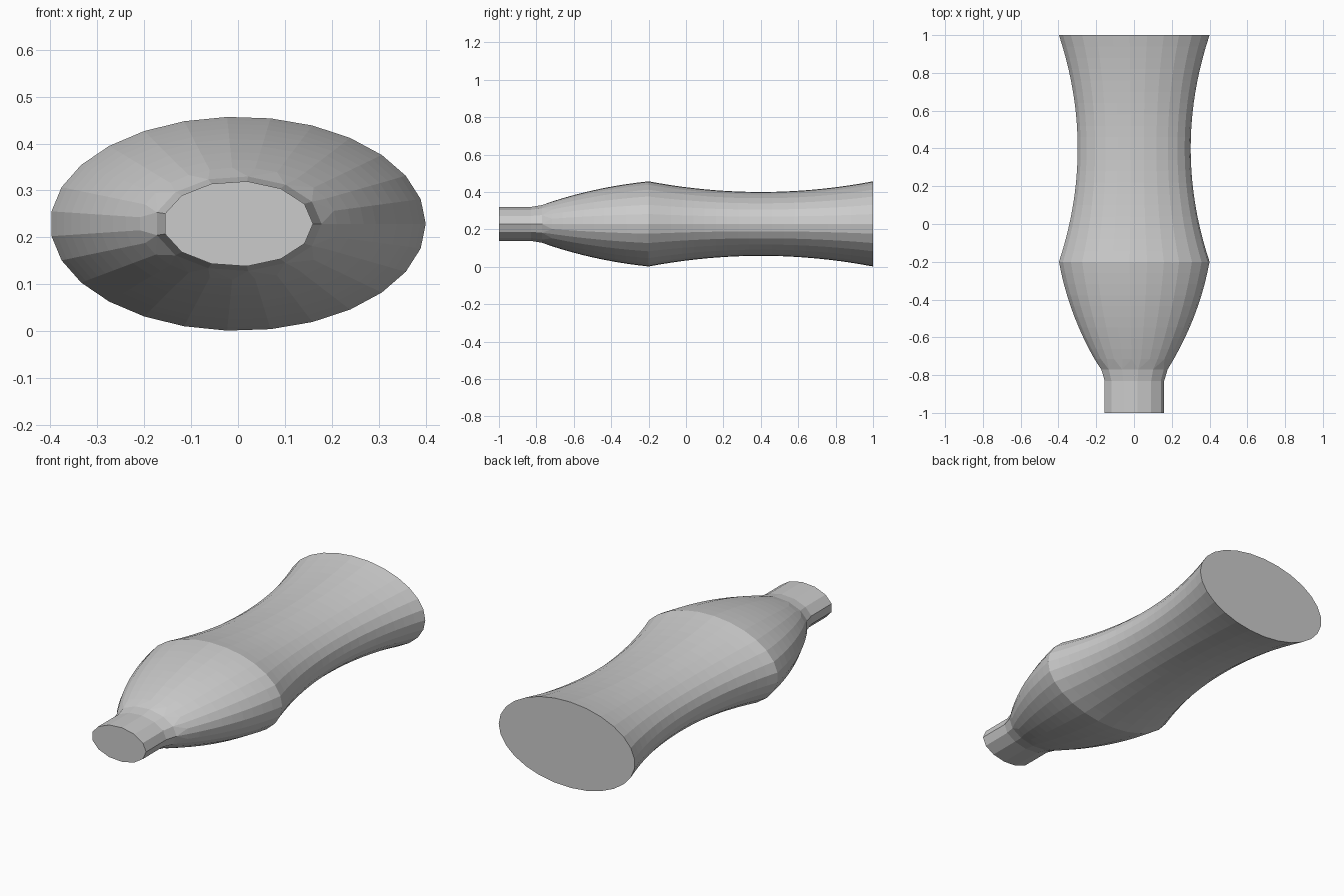
import bpy, bmesh
from math import cos, sin, pi

if "Cube" in bpy.data.objects:
    bpy.data.objects.remove(bpy.data.objects["Cube"])

CENTRE_Z = 0.229
FLATTEN = 0.57
bm = bmesh.new()


def ring(y, r, sides):
    """Oval cross-section across the y axis."""
    return [bm.verts.new((r * cos(2 * pi * i / sides), y,
                          CENTRE_Z + FLATTEN * r * sin(2 * pi * i / sides)))
            for i in range(sides)]


def stitch(a, b):
    """Join two rings, with triangles where their side counts differ."""
    na, nb = len(a), len(b)
    if na == nb:
        for i in range(na):
            j = (i + 1) % na
            bm.faces.new((a[i], a[j], b[j], b[i]))
        return
    i = j = 0
    while i < na or j < nb:
        if j >= nb or (i < na and (i + 0.5) / na <= (j + 0.5) / nb):
            bm.faces.new((a[i % na], a[(i + 1) % na], b[j % nb]))
            i += 1
        else:
            bm.faces.new((a[i % na], b[(j + 1) % nb], b[j % nb]))
            j += 1


# Straight neck with a short flare
rings = [ring(-1.0, 0.16, 13), ring(-0.83, 0.16, 13), ring(-0.77, 0.178, 13)]

# Bulging shoulder: quadratic curve out to the widest edge
for k in range(1, 11):
    t = k / 10
    y = -0.77 * (1 - t) ** 2 - 0.5 * 2 * t * (1 - t) - 0.2 * t * t
    r = 0.178 * (1 - t) ** 2 + 0.345 * 2 * t * (1 - t) + 0.4 * t * t
    rings.append(ring(y, r, 27))

# Waisted rear body
for k in range(1, 21):
    t = k / 10 - 1
    rings.append(ring(0.4 + 0.6 * t, 0.3 + 0.1 * t * t, 27))

for a, b in zip(rings, rings[1:]):
    stitch(a, b)

# Flat end caps
bm.faces.new(rings[0])
bm.faces.new(rings[-1])
bmesh.ops.recalc_face_normals(bm, faces=bm.faces)

mesh = bpy.data.meshes.new("vase_body")
bm.to_mesh(mesh)
bm.free()
bpy.context.collection.objects.link(bpy.data.objects.new("vase_body", mesh))
